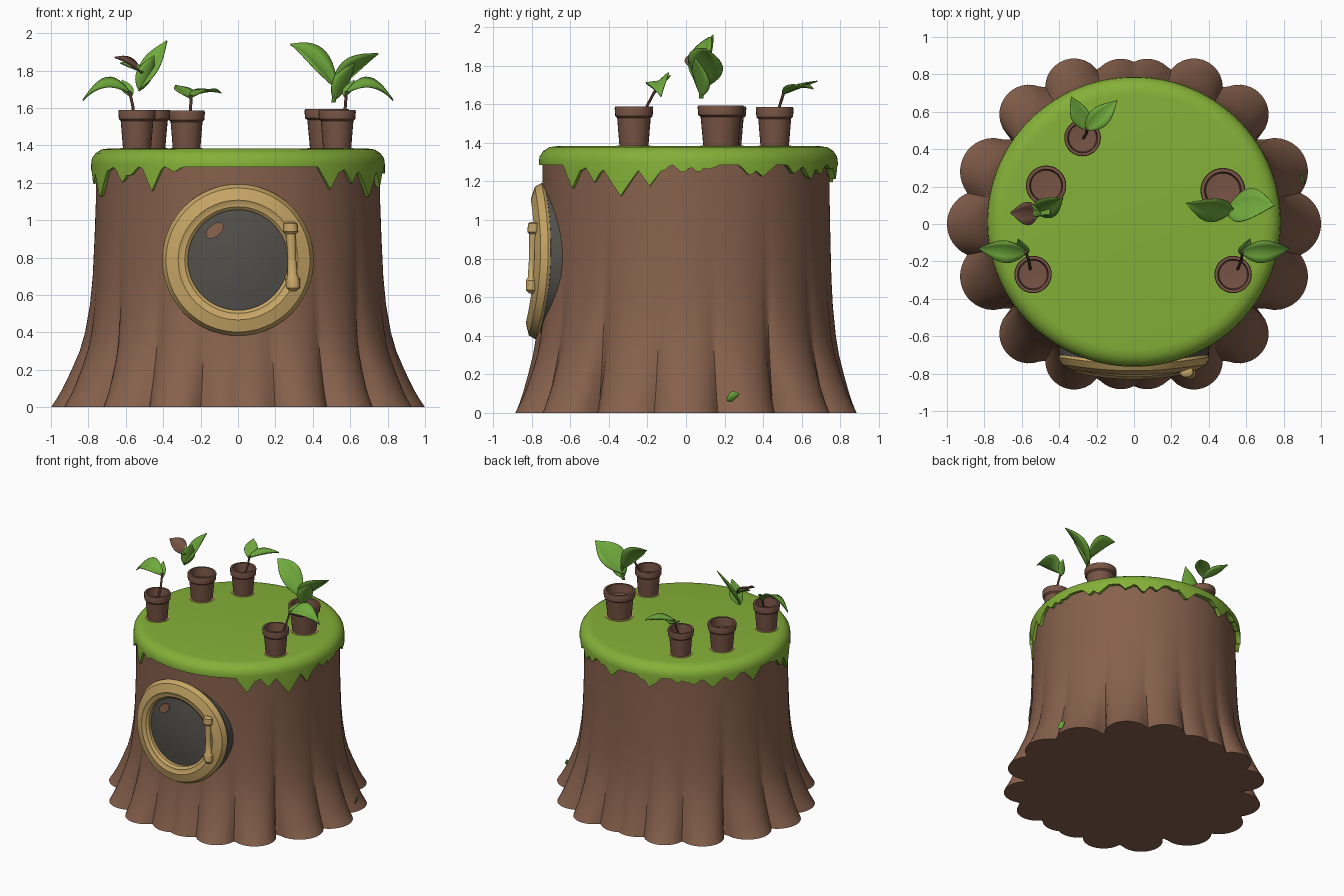
import bpy, bmesh, math, random
from mathutils import Vector

if "Cube" in bpy.data.objects:
    bpy.data.objects.remove(bpy.data.objects["Cube"])

random.seed(4)
TAU = math.tau


def material(name, rgb):
    m = bpy.data.materials.new(name)
    m.diffuse_color = [((c + 0.055) / 1.055) ** 2.4 for c in rgb] + [1]
    m.use_nodes = True
    m.node_tree.nodes["Principled BSDF"].inputs["Base Color"].default_value = m.diffuse_color
    return m


BARK = material("bark_brown", (0.53, 0.38, 0.30))
GRASS = material("grass_green", (0.52, 0.69, 0.22))
TAN = material("tan_wood", (0.78, 0.65, 0.40))
GLASS = material("dark_grey", (0.32, 0.31, 0.29))
CLAY = material("clay_brown", (0.47, 0.33, 0.27))
LEAF = material("leaf_green", (0.44, 0.67, 0.24))


def build(name, verts, faces, mat, angle=35):
    me = bpy.data.meshes.new(name)
    me.from_pydata([tuple(v) for v in verts], [], faces)
    bm = bmesh.new()
    bm.from_mesh(me)
    bmesh.ops.recalc_face_normals(bm, faces=bm.faces)
    bm.to_mesh(me)
    bm.free()
    me.materials.append(mat)
    ob = bpy.data.objects.new(name, me)
    bpy.context.collection.objects.link(ob)
    bpy.ops.object.select_all(action='DESELECT')
    ob.select_set(True)
    bpy.context.view_layer.objects.active = ob
    bpy.ops.object.shade_smooth_by_angle(angle=math.radians(angle))
    return ob


def loft(name, rings, mat, loop=False, angle=35):
    """Skin equal rings; cap both ends, or join the last ring to the first."""
    n, k = len(rings[0]), len(rings)
    faces = []
    for i in range(k if loop else k - 1):
        a, b = i * n, ((i + 1) % k) * n
        faces += [(a + j, a + (j + 1) % n, b + (j + 1) % n, b + j) for j in range(n)]
    if not loop:
        faces += [tuple(range(n)), tuple(range((k - 1) * n, k * n))]
    return build(name, [v for r in rings for v in r], faces, mat, angle)


def turned(name, x, y, profile, mat, n=28):
    return loft(name, [[(x + r * math.cos(TAU * j / n), y + r * math.sin(TAU * j / n), z)
                        for j in range(n)] for r, z in profile], mat)


# stump trunk with root lobes that fade out upwards
quarter = [(0.82, 0, 0.18), (0.75, 0.28, 0.18), (0.56, 0.585, 0.16),
           (0.32, 0.73, 0.155), (0.07, 0.725, 0.158)]
lobes = [(sx * x, sy * y, r) for x, y, r in quarter for sx in (1, -1) for sy in (1, -1)]


def lobe_radius(a):
    best = 0.80
    for x, y, r in lobes:
        b = x * math.cos(a) + y * math.sin(a)
        d = b * b - (x * x + y * y - r * r)
        if d >= 0:
            best = max(best, b + math.sqrt(d))
    return best


levels = [(0, 1), (0.05, 0.86), (0.1, 0.74), (0.2, 0.54), (0.3, 0.36), (0.4, 0.24),
          (0.55, 0.13), (0.7, 0.07), (0.9, 0.03), (1.1, 0), (1.33, 0)]
angles = [TAU * j / 240 for j in range(240)]
loft("trunk", [[((0.76 * (1 - w) + lobe_radius(a) * w) * math.cos(a),
                 (0.745 * (1 - w) + lobe_radius(a) * w) * math.sin(a), z) for a in angles]
               for z, w in levels], BARK)

# grass cap with ragged drips: (angle, depth, half width) in degrees
drips = [(-27, 0.16, 9), (-15, 0.11, 6), (200, 0.17, 8), (190, 0.1, 6), (218, 0.09, 5),
         (234, 0.13, 5), (309, 0.12, 6), (321, 0.09, 5), (80, 0.08, 6), (105, 0.09, 5),
         (140, 0.08, 6), (30, 0.06, 6), (55, 0.08, 5), (165, 0.09, 6)]
drips += [(random.uniform(-65, 245), random.uniform(0.02, 0.06), random.uniform(3, 5))
          for i in range(34)]


def hem(a):
    deg = math.degrees(a)
    drop = 0
    for c, depth, w in drips:
        off = abs((deg - c + 180) % 360 - 180)
        drop = max(drop, depth * (1 - off / w))
    return 1.285 - drop


def cap_ring(r, z):
    return [(0.785 * r * math.cos(a), 0.012 + 0.775 * r * math.sin(a), z(a)) for a in angles]


loft("grass_cap", [cap_ring(0.88, lambda a: 1.383), cap_ring(0.93, lambda a: 1.378),
                   cap_ring(0.97, lambda a: 1.358), cap_ring(0.995, lambda a: 1.33),
                   cap_ring(1.0, lambda a: 1.30), cap_ring(1.0, hem),
                   cap_ring(0.96, lambda a: hem(a) + 0.005),
                   cap_ring(0.9, lambda a: 1.29)], GRASS)


# round window: profiles turned about y, bent round the trunk and leaning with it
def on_front(x, y, z):
    return (x, y + 0.3 * x * x + 0.04 * (z - 0.785), z)


def front_turned(name, profile, mat, loop, cx=0, cz=0.787, sx=1, tilt=0, n=64):
    rings = []
    for r, y in profile:
        ring = []
        for j in range(n):
            u, v = r * sx * math.cos(TAU * j / n), r * math.sin(TAU * j / n)
            ring.append(on_front(cx + u * math.cos(tilt) - v * math.sin(tilt), y,
                                 cz + u * math.sin(tilt) + v * math.cos(tilt)))
        rings.append(ring)
    return loft(name, rings, mat, loop)


front_turned("window_glass", [(0.36, -0.62), (0.405, -0.67), (0.40, -0.75), (0.28, -0.76),
                              (0.2, -0.775), (0.1, -0.785), (0.02, -0.788)], GLASS, False)
front_turned("window_frame", [(0.39, -0.735), (0.405, -0.765), (0.385, -0.80), (0.32, -0.818),
                              (0.298, -0.806), (0.285, -0.806), (0.268, -0.79),
                              (0.268, -0.74)], TAN, True)
front_turned("window_glint", [(0.032, -0.778), (0.032, -0.787)], BARK, False,
             cx=-0.125, cz=0.945, sx=1.75, tilt=math.radians(40), n=24)


# window latch: rod with thicker ends
def latch_ring(t, r, n=16):
    x, y, z = on_front(0.28 + 0.015 * t, -0.822, 0.99 - 0.37 * t)
    return [(x + r * math.cos(TAU * j / n), y + 0.8 * r * math.sin(TAU * j / n), z)
            for j in range(n)]


loft("window_latch", [latch_ring(t, r) for t, r in
                      [(0, 0.02), (0.02, 0.036), (0.14, 0.038), (0.17, 0.026), (0.5, 0.022),
                       (0.78, 0.026), (0.82, 0.038), (0.95, 0.036), (1, 0.015)]], TAN)

# flower pots: x, y, rim radius, rim height
pots = [(-0.54, -0.27, 0.10, 1.59), (0.53, -0.27, 0.10, 1.59), (-0.47, 0.205, 0.108, 1.59),
        (0.475, 0.18, 0.12, 1.595), (-0.275, 0.46, 0.098, 1.585)]
for i, (x, y, r, top) in enumerate(pots):
    turned(f"pot_{i + 1}", x, y,
           [(r * 0.74, 1.37), (r * 0.87, top - 0.06), (r * 0.97, top - 0.05),
            (r, top - 0.01), (r * 0.97, top), (r * 0.82, top),
            (r * 0.76, top - 0.07), (r * 0.1, top - 0.075)], CLAY)
    turned(f"pot_mat_{i + 1}", x, y, [(r * 0.87, 1.38), (r * 0.87, 1.387)], TAN)


def leaf(name, base, tip, width, arch, side, mat=LEAF, fold=0.15):
    """Pointed leaf from base to tip, arched upwards and creased along the midrib."""
    base, tip, side = Vector(base), Vector(tip), Vector(side).normalized()
    up = (tip - base).cross(side).normalized()
    up *= 1 if up.z >= 0 else -1
    n, across = 12, (-1, -0.5, 0, 0.5, 1)
    verts, faces = [], []
    for i in range(n + 1):
        t = i / n
        mid = base.lerp(tip, t) + Vector((0, 0, arch * 4 * t * (1 - t)))
        half = width / 2 * max(0.03, math.sin(math.pi * t ** 0.85))
        for s in across:
            verts.append(mid + side * half * s + up * half * fold * 2 * abs(s))
    for i in range(n):
        for j in range(4):
            a = i * 5 + j
            faces.append((a, a + 1, a + 6, a + 5))
    ob = build(name, verts, faces, mat, 60)
    mod = ob.modifiers.new("thickness", 'SOLIDIFY')
    mod.thickness = 0.006
    mod.offset = 0
    return ob


def stem(name, a, b, r=0.008, mat=LEAF):
    a, b = Vector(a), Vector(b)
    loft(name, [[p + Vector((r * math.cos(TAU * j / 8), r * math.sin(TAU * j / 8), 0))
                 for j in range(8)] for p in (a, a.lerp(b, 0.5) + Vector((0.006, 0, 0)), b)], mat)


# front seedlings, mirrored left and right
for s, tag in ((-1, "left"), (1, "right")):
    stem(f"front_stem_{tag}", (s * 0.555, -0.24, 1.52), (s * 0.58, -0.15, 1.69), mat=CLAY)
    leaf(f"front_leaf_{tag}", (s * 0.57, -0.15, 1.67), (s * 0.83, -0.13, 1.64),
         0.13, 0.065, (0, 1, 0.45))
    leaf(f"front_small_leaf_{tag}", (s * 0.57, -0.16, 1.66), (s * 0.62, -0.08, 1.75),
         0.06, 0.0, (1, 0, 0.2))

# tall left plant
leaf("tall_left_leaf_right", (-0.53, 0.06, 1.70), (-0.38, 0.14, 1.96), 0.13, 0.0, (0.6, -0.6, -0.3))
leaf("tall_left_leaf_middle", (-0.53, 0.06, 1.69), (-0.45, 0.05, 1.88), 0.10, 0.0, (0.8, 0.5, -0.3))
leaf("tall_left_leaf_left", (-0.51, 0.06, 1.78), (-0.66, 0.06, 1.87), 0.13, 0.01, (0, 1, 0.3), CLAY)
leaf("tall_left_leaf_low", (-0.5, 0.06, 1.79), (-0.63, 0.07, 1.84), 0.10, 0.0, (0, 1, 0.4))

# tall right plant
stem("tall_right_stem", (0.51, 0.08, 1.63), (0.52, 0.08, 1.74), 0.012)
leaf("tall_right_leaf_left", (0.53, 0.07, 1.70), (0.28, 0.11, 1.94), 0.16, 0.045, (0.35, 0.6, 0.4))
leaf("tall_right_leaf_right", (0.50, 0.08, 1.68), (0.75, 0.10, 1.89), 0.20, 0.02, (0.3, 0.9, -0.35))
leaf("tall_right_leaf_middle", (0.51, 0.08, 1.64), (0.62, 0.05, 1.84), 0.12, 0.0, (0.5, 0.6, -0.3))

# small back plant
stem("back_stem", (-0.27, 0.46, 1.51), (-0.25, 0.51, 1.67), mat=CLAY)
leaf("back_leaf_left", (-0.25, 0.50, 1.65), (-0.335, 0.68, 1.72), 0.10, 0.0, (1, 0.4, 0))
leaf("back_leaf_right", (-0.26, 0.50, 1.65), (-0.09, 0.66, 1.68), 0.11, 0.02, (0.7, -0.7, 0))

# stray leaf on the right root
leaf("root_leaf", (0.915, 0.21, 0.07), (0.90, 0.275, 0.10), 0.05, 0.0, (0.3, 0, 1))
